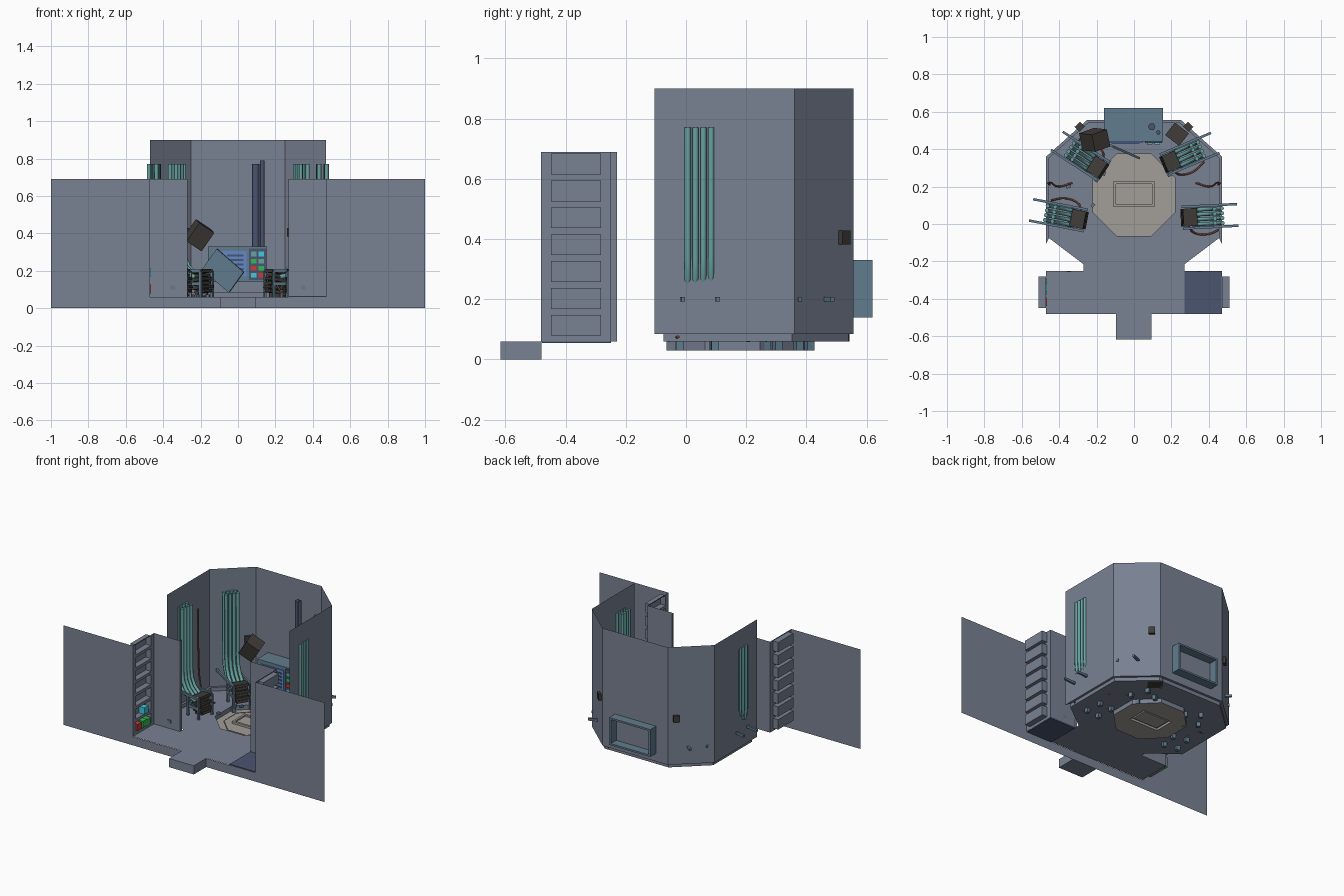
import bpy, bmesh, math
from mathutils import Matrix, Vector, Euler

if "Cube" in bpy.data.objects:
    bpy.data.objects.remove(bpy.data.objects["Cube"])

def mat(name, c):
    m = bpy.data.materials.new(name)
    m.diffuse_color = (*c, 1)
    m.use_nodes = True
    m.node_tree.nodes["Principled BSDF"].inputs["Base Color"].default_value = m.diffuse_color
    return m

WALL = mat("wall_grey", (0.19, 0.22, 0.29))
DARK = mat("dark_blue", (0.07, 0.09, 0.16))
STEEL = mat("steel_blue", (0.12, 0.20, 0.27))
TEAL = mat("teal", (0.14, 0.36, 0.36))
BROWN = mat("dark_brown", (0.05, 0.045, 0.04))
BEIGE = mat("beige", (0.36, 0.34, 0.31))
SCREEN = mat("screen_blue", (0.12, 0.25, 0.6))
RED = mat("red", (0.6, 0.04, 0.04))
GREEN = mat("green", (0.03, 0.5, 0.08))
CYAN = mat("cyan", (0.05, 0.6, 0.7))
RUST = mat("cable_rust", (0.22, 0.08, 0.05))
I = Matrix.Identity(4)

def finish(name, bm, m, mx=I):
    me = bpy.data.meshes.new(name)
    bm.to_mesh(me)
    bm.free()
    me.transform(mx)
    me.materials.append(m)
    o = bpy.data.objects.new(name, me)
    bpy.context.collection.objects.link(o)
    return o

def box(name, c, s, m, rot=(0, 0, 0), mx=I):
    bm = bmesh.new()
    bmesh.ops.create_cube(bm, size=1)
    t = Matrix.Translation(c) @ Euler([math.radians(a) for a in rot]).to_matrix().to_4x4()
    return finish(name, bm, m, mx @ t @ Matrix.Diagonal((*s, 1)))

def span(name, lo, hi, m):
    return box(name, [(a + b) / 2 for a, b in zip(lo, hi)], [b - a for a, b in zip(lo, hi)], m)

# flat sheet from closed outlines; later outlines cut holes
def sheet(name, loops, m, mx=I):
    bm = bmesh.new()
    for loop in loops:
        vs = [bm.verts.new((x, y, 0)) for x, y in loop]
        for a, b in zip(vs, vs[1:] + vs[:1]):
            bm.edges.new((a, b))
    bmesh.ops.triangle_fill(bm, use_beauty=True, edges=bm.edges[:], normal=(0, 0, 1))
    return finish(name, bm, m, mx)

# strip of quads through rows of 3D points
def loft(name, rows, m, closed=False, mx=I):
    bm = bmesh.new()
    vs = [[bm.verts.new(p) for p in r] for r in rows]
    n = len(rows[0])
    for r, q in zip(vs, vs[1:]):
        for i in range(n if closed else n - 1):
            j = (i + 1) % n
            bm.faces.new((r[i], r[j], q[j], q[i]))
    return finish(name, bm, m, mx)

def tube(name, pts, r, m, mx=I, smooth=False, sides=2):
    cu = bpy.data.curves.new(name, 'CURVE')
    cu.dimensions = '3D'
    cu.bevel_depth, cu.bevel_resolution, cu.use_fill_caps = r, sides - 1, True
    cu.resolution_u = 4
    if smooth:
        sp = cu.splines.new('BEZIER')
        sp.bezier_points.add(len(pts) - 1)
        for b, p in zip(sp.bezier_points, pts):
            b.co = p
            b.handle_left_type = b.handle_right_type = 'AUTO'
    else:
        sp = cu.splines.new('POLY')
        sp.points.add(len(pts) - 1)
        for b, p in zip(sp.points, pts):
            b.co = (*p, 1)
    cu.materials.append(m)
    o = bpy.data.objects.new(name, cu)
    o.matrix_world = mx
    bpy.context.collection.objects.link(o)

def rect(x0, y0, x1, y1):
    return [(x0, y0), (x1, y0), (x1, y1), (x0, y1)]

def octagon(apothem, cy):
    r = apothem / math.cos(math.pi / 8)
    return [(r * math.cos((i + .5) * math.pi / 4), cy + r * math.sin((i + .5) * math.pi / 4)) for i in range(8)]

def both(half):
    return half + [(-x, y) for x, y in reversed(half)]

at = lambda z, pts: [(x, y, z) for x, y in pts]

# room walls with a small inner skirting step
outer = both([(0.47, -0.105), (0.47, 0.36), (0.25, 0.557)])
inner = both([(0.455, -0.075), (0.455, 0.352), (0.245, 0.54)])
loft("room_walls", [at(0.9, outer), at(0.085, outer), at(0.085, inner), at(0.06, inner)], WALL)

# floor with octagonal pit
pit = octagon(0.22, 0.155)
half = [(0.47, -0.48), (0.47, -0.25), (0.27, -0.25), (0.27, -0.215),
        (0.455, -0.075), (0.455, 0.352), (0.245, 0.54)]
sheet("floor", [both(half), pit], WALL, Matrix.Translation((0, 0, 0.06)))
loft("pit_rim", [at(0.06, pit), at(0.03, pit)], WALL, True)
hatch = rect(-0.11, 0.09, 0.11, 0.23)
sheet("pit_plate", [pit, hatch], BEIGE, Matrix.Translation((0, 0, 0.03)))
h2 = rect(-0.095, 0.105, 0.095, 0.215)
loft("hatch_frame", [at(0.03, hatch), at(0.045, hatch), at(0.045, h2), at(0.035, h2)], BEIGE, True)
sheet("hatch_lid", [h2], BEIGE, Matrix.Translation((0, 0, 0.035)))
ring_in = octagon(0.17, 0.155)
loft("pit_inner_lip", [at(0.031, ring_in), at(0.036, ring_in), at(0.036, octagon(0.165, 0.155))], BEIGE, True)
span("entry_step", (-0.097, -0.617, 0), (0.093, -0.48, 0.06), WALL)
span("alcove_floor_plate", (0.27, -0.478, 0.055), (0.468, -0.25, 0.066), DARK)

# front facade, storage alcoves with seven cubbies each
stand = Matrix.Rotation(math.radians(90), 4, 'X')
sheet("facade_base", [rect(-1, 0, 1, 0.06)], WALL, Matrix.Translation((0, -0.482, 0)) @ stand)
side_plane = Matrix(((0, 0, 1, 0), (1, 0, 0, 0), (0, 1, 0, 0), (0, 0, 0, 1)))
for s, tag in ((-1, "left"), (1, "right")):
    sheet("facade_" + tag, [rect(min(s, s * .47), 0.06, max(s, s * .47), 0.69)], WALL,
          Matrix.Translation((0, -0.482, 0)) @ stand)
    cubbies = [rect(-0.448, 0.079 + .0893 * i, -0.282, 0.148 + .0893 * i) for i in range(7)]
    sheet("shelf_wall_" + tag, [rect(-0.482, 0.06, -0.25, 0.69)] + cubbies, WALL,
          Matrix.Translation((s * .47, 0, 0)) @ side_plane)
    for c in cubbies:
        loft("cubby_" + tag, [[(s * x, y, z) for y, z in c] for x in (.47, .51)], WALL, True)
        sheet("cubby_back_" + tag, [c], WALL, Matrix.Translation((s * .51, 0, 0)) @ side_plane)
    loft("alcove_end_wall_" + tag, [[(s * x, y, z) for x, y in ((.47, -.25), (.27, -.25), (.27, -.23))]
                                    for z in (.06, .69)], WALL)
    span("socket_" + tag, (s * .35 - .012, -.256, .1), (s * .35 + .012, -.25, .12), STEEL)

# coloured boxes on the left shelf
for y, z, m in ((-.415, .105, RED), (-.355, .105, GREEN), (-.315, .1, GREEN), (-.34, .192, CYAN)):
    box("stored_box", (-.485, y, z), (.04, .045, .045), m)

# seat-like machines with wall pipes: local X points outward to the wall
def machine(x, y, deg, tag):
    mx = Matrix.Translation((x, y, 0)) @ Matrix.Rotation(math.radians(deg), 4, 'Z')
    for i in range(4):
        v = (i - 1.5) * .026
        for d in (0, .04):
            tube("pipe_" + tag, [(.182 - d, v, .77), (.182 - d, v, .34), (.175 - d, v, .27),
                                 (.15 - d, v, .22), (.11 - d, v, .185), (.02, v, .165)], .0115, TEAL, mx)
    for i in range(6):
        w = .075 if i % 2 else .06
        box("stack_plate_" + tag, (-.005 + .003 * i, 0, .09 + .021 * i), (w, w + .02, .017), BROWN, (0, 8, 0), mx)
    for v in (-.058, .058):
        box("rod_" + tag, (.12, v, .2), (.29, .013, .016), STEEL, mx=mx)
        box("rail_" + tag, (.03, v, .13), (.1, .01, .02), STEEL, mx=mx)
        for u in (-.025, .07):
            box("leg_" + tag, (u, v, .115), (.014, .014, .17), STEEL, mx=mx)
            box("foot_" + tag, (u, v, .045), (.025, .025, .03), STEEL, mx=mx)
    box("crossbar_" + tag, (.05, 0, .15), (.02, .12, .02), STEEL, mx=mx)
    tube("hose_" + tag, [(.0, -.05, .12), (.03, -.085, .07), (.1, -.095, .066), (.17, -.07, .075)],
         .005, RUST, mx, True)

machine(.29, .035, 3, "right")
machine(.19, .33, 23, "back_right")
machine(-.29, .025, 169, "left")
machine(-.19, .30, 147, "back_left")

# back-wall console: shell is open behind the wall
shell = rect(-.16, .14, .155, .33)
lip = rect(-.148, .152, .143, .318)
ring = lambda y, pts: [(x, y, z) for x, z in pts]
loft("console_shell", [ring(.44, shell), ring(.62, shell), ring(.62, lip), ring(.56, lip)], STEEL, True)
sheet("console_face", [shell], STEEL, Matrix.Translation((0, .44, 0)) @ stand)
span("console_screen", (-.13, .434, .17), (.045, .44, .305), SCREEN)
for i in range(5):
    span("screen_bar", (-.12 if i % 2 else -.06, .43, .18 + .024 * i), (.03, .434, .19 + .024 * i), DARK)
span("button_panel", (.06, .432, .15), (.15, .44, .32), DARK)
for i in range(2):
    for j in range(4):
        span("button", (.07 + .04 * i, .424, .163 + .038 * j), (.1 + .04 * i, .432, .188 + .038 * j),
             (CYAN, RED, GREEN, TEAL)[(i + j) % 4])
box("loose_panel", (-.08, .4, .2), (.2, .012, .14), STEEL, (0, 38, -24))

# conduits rising from the console
for x, y, r, z in ((.095, .52, .02, .77), (.13, .49, .012, .79)):
    tube("conduit", [(x, y, .32), (x, y, z)], r, DARK)

# crates and wall brackets
box("hanging_crate", (-.21, .45, .39), (.1, .095, .12), BROWN, (15, 32, 20))
box("floor_crate", (.23, .48, .11), (.095, .085, .1), BROWN, (0, 0, -38))
for s in (-1, 1):
    box("wall_bracket", (s * .29, .52, .405), (.04, .036, .046), BROWN, (0, 0, -s * 42))

# loose cables hanging on the walls
for s in (-1, 1):
    tube("wall_cable", [(s * .46, .22, .68), (s * .45, .21, .4), (s * .44, .22, .15),
                        (s * .4, .2, .07), (s * .33, .22, .065)], .005, RUST, I, True)

# debris scattered on the floor
for x, y, a in ((-.2, .25, 20), (-.22, .1, 50), (-.16, .27, 70), (-.35, .2, 10)):
    box("debris", (x, y, .067), (.022, .016, .014), STEEL, (0, 0, a))
